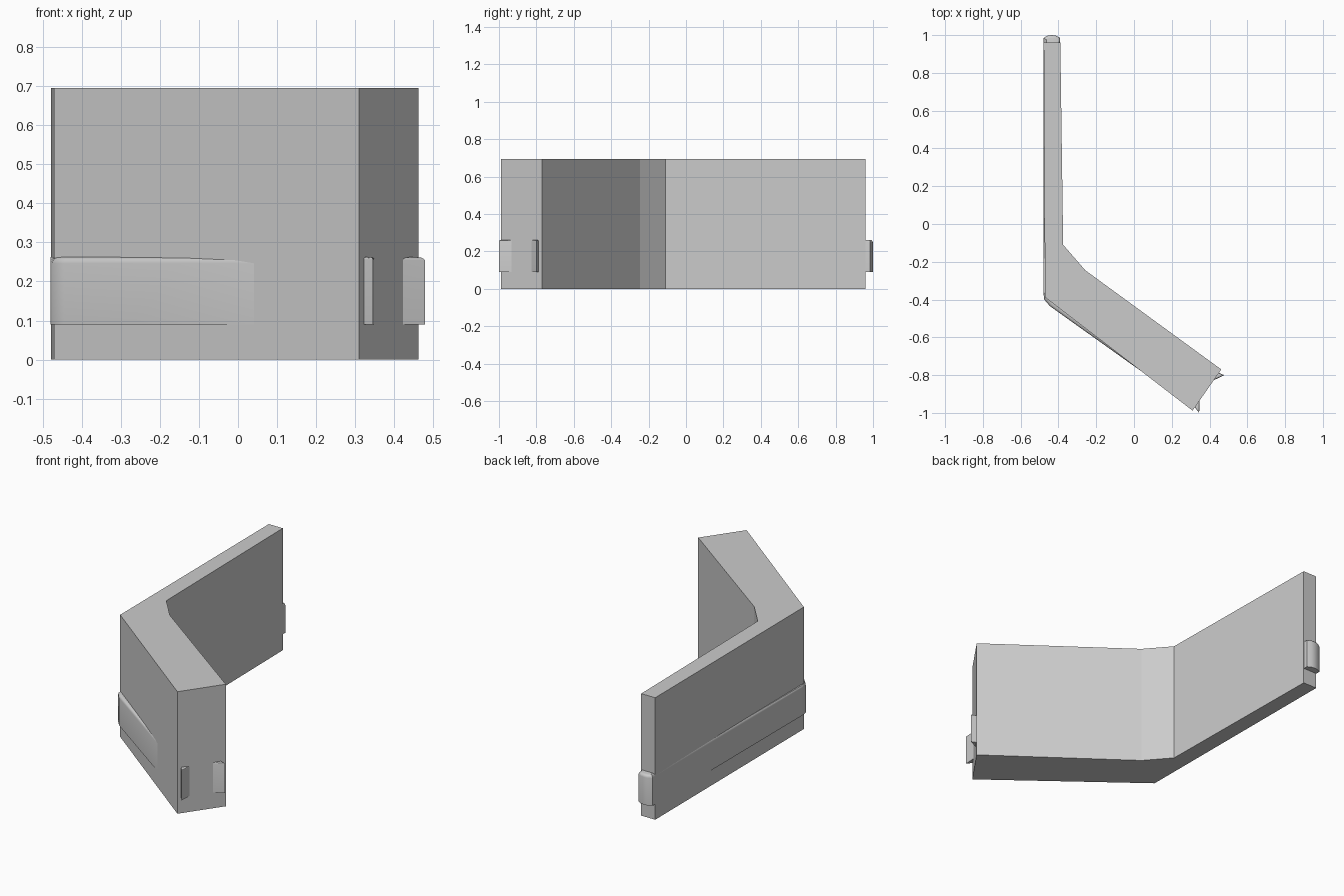
import bpy, bmesh

if "Cube" in bpy.data.objects:
    bpy.data.objects.remove(bpy.data.objects["Cube"])


def prism(name, outline, z0, z1, bevel=0.0):
    """Extrude a counter-clockwise outline upward, optionally rounding its top rim."""
    bm = bmesh.new()
    low = [bm.verts.new((x, y, z0)) for x, y in outline]
    high = [bm.verts.new((x, y, z1)) for x, y in outline]
    bm.faces.new(low[::-1])
    top = bm.faces.new(high)
    n = len(outline)
    for i in range(n):
        j = (i + 1) % n
        bm.faces.new((low[i], low[j], high[j], high[i]))
    if bevel:
        bmesh.ops.bevel(bm, geom=list(top.edges), offset=bevel, segments=3,
                        profile=0.5, affect='EDGES', clamp_overlap=True)
    bmesh.ops.recalc_face_normals(bm, faces=bm.faces[:])
    mesh = bpy.data.meshes.new(name)
    bm.to_mesh(mesh)
    bm.free()
    obj = bpy.data.objects.new(name, mesh)
    bpy.context.collection.objects.link(obj)
    if bevel:
        bpy.ops.object.select_all(action='DESELECT')
        obj.select_set(True)
        bpy.context.view_layer.objects.active = obj
        bpy.ops.object.shade_smooth_by_angle(angle=0.6)
    return obj


# Bent wall with a thin and a thick leg
prism("bent_wall", [(-0.478, 0.96), (-0.471, -0.388), (0.31, -0.988),
                    (0.462, -0.77), (-0.258, -0.245), (-0.375, -0.11),
                    (-0.39, 0.96)], 0.0, 0.695)

# Raised band: wraps the outer corner, sinks into the wall, pokes out at the back
prism("side_band", [(-0.392, 0.93), (-0.391, 0.985), (-0.415, 0.998),
                    (-0.435, 1.0), (-0.455, 0.998), (-0.479, 0.985),
                    (-0.48, -0.36), (-0.475, -0.4), (-0.445, -0.435),
                    (0.07, -0.802), (0.09, -0.78), (-0.40, -0.34)],
      0.09, 0.262, 0.016)

# Small wedge tabs on the slanted end
prism("outer_tab", [(0.317, -0.965), (0.345, -1.0), (0.348, -0.933)],
      0.09, 0.262, 0.006)
prism("inner_tab", [(0.42, -0.828), (0.478, -0.80), (0.442, -0.785)],
      0.09, 0.262, 0.008)
